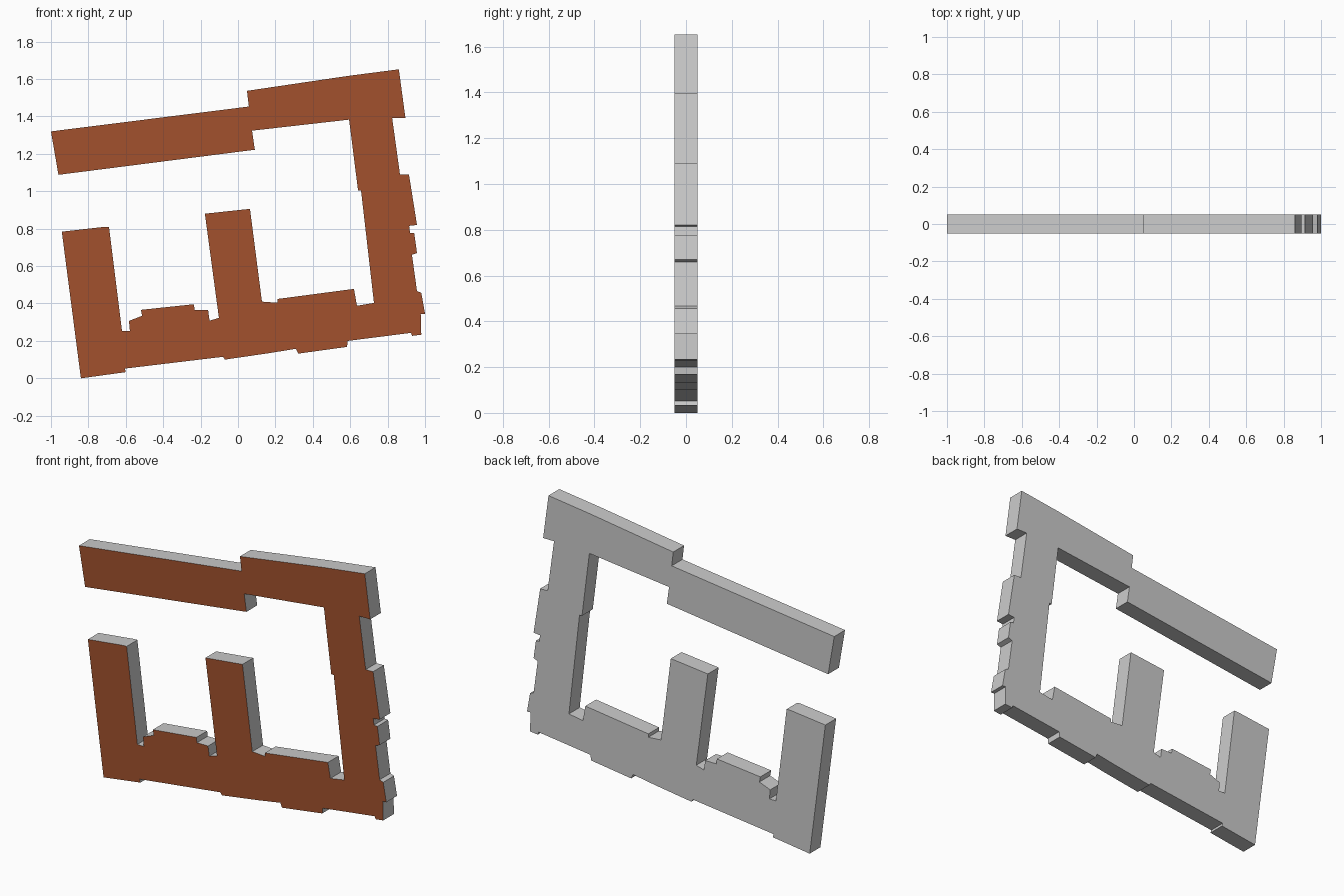
import bpy, bmesh

if "Cube" in bpy.data.objects:
    bpy.data.objects.remove(bpy.data.objects["Cube"])

HALF_DEPTH = 0.05

# Outline in x,z, followed anticlockwise one wing at a time
base_edge = [(-.84, 0), (-.6, .033), (-.605, .052), (-.08, .115), (-.07, .1),
             (.17, .135), (.31, .158), (.322, .132), (.583, .168), (.587, .2),
             (.925, .243), (.93, .227), (.98, .233)]
right_edge = [(.977, .345), (1, .345), (.98, .457), (.957, .466), (.93, .66),
              (.957, .67), (.942, .776), (.92, .778), (.915, .815), (.957, .82),
              (.914, 1.09), (.866, 1.09), (.824, 1.393), (.895, 1.393)]
top_wing = [(.86, 1.652), (.59, 1.617), (.048, 1.537), (.058, 1.453), (-1, 1.32),
            (-.96, 1.088), (.09, 1.222), (.075, 1.324), (.594, 1.383)]
right_inner = [(.642, 1.003), (.658, 1.003), (.727, .403), (.636, .388),
               (.62, .478), (.21, .424), (.21, .404), (.128, .41)]
middle_wing = [(.064, .906), (-.177, .88), (-.102, .323), (-.152, .308)]
left_court = [(-.16, .366), (-.232, .366), (-.236, .396), (-.519, .366),
              (-.513, .334), (-.583, .307), (-.578, .252), (-.62, .252)]
left_wing = [(-.69, .81), (-.712, .81), (-.942, .784)]
outline = (base_edge + right_edge + top_wing + right_inner
           + middle_wing + left_court + left_wing)

# Slab: front face extruded backwards
bm = bmesh.new()
front = bm.faces.new([bm.verts.new((x, -HALF_DEPTH, z)) for x, z in outline])
ret = bmesh.ops.extrude_face_region(bm, geom=[front], use_keep_orig=True)
moved = [g for g in ret["geom"] if isinstance(g, bmesh.types.BMVert)]
bmesh.ops.translate(bm, verts=moved, vec=(0, 2 * HALF_DEPTH, 0))
bmesh.ops.recalc_face_normals(bm, faces=bm.faces[:])

# Only the front face is coloured; slot 0 stays plain grey
bm.normal_update()
for f in bm.faces:
    f.material_index = int(f.normal.y < -0.9 and len(f.verts) > 4)

mesh = bpy.data.meshes.new("building_slab")
bm.to_mesh(mesh)
bm.free()
grey = bpy.data.materials.new("plain_grey")
brown = bpy.data.materials.new("brown_face")
brown.diffuse_color = (0.36, 0.083, 0.027, 1)
brown.use_nodes = True
brown.node_tree.nodes["Principled BSDF"].inputs["Base Color"].default_value = brown.diffuse_color
mesh.materials.append(grey)
mesh.materials.append(brown)
slab = bpy.data.objects.new("building_slab", mesh)
bpy.context.collection.objects.link(slab)
